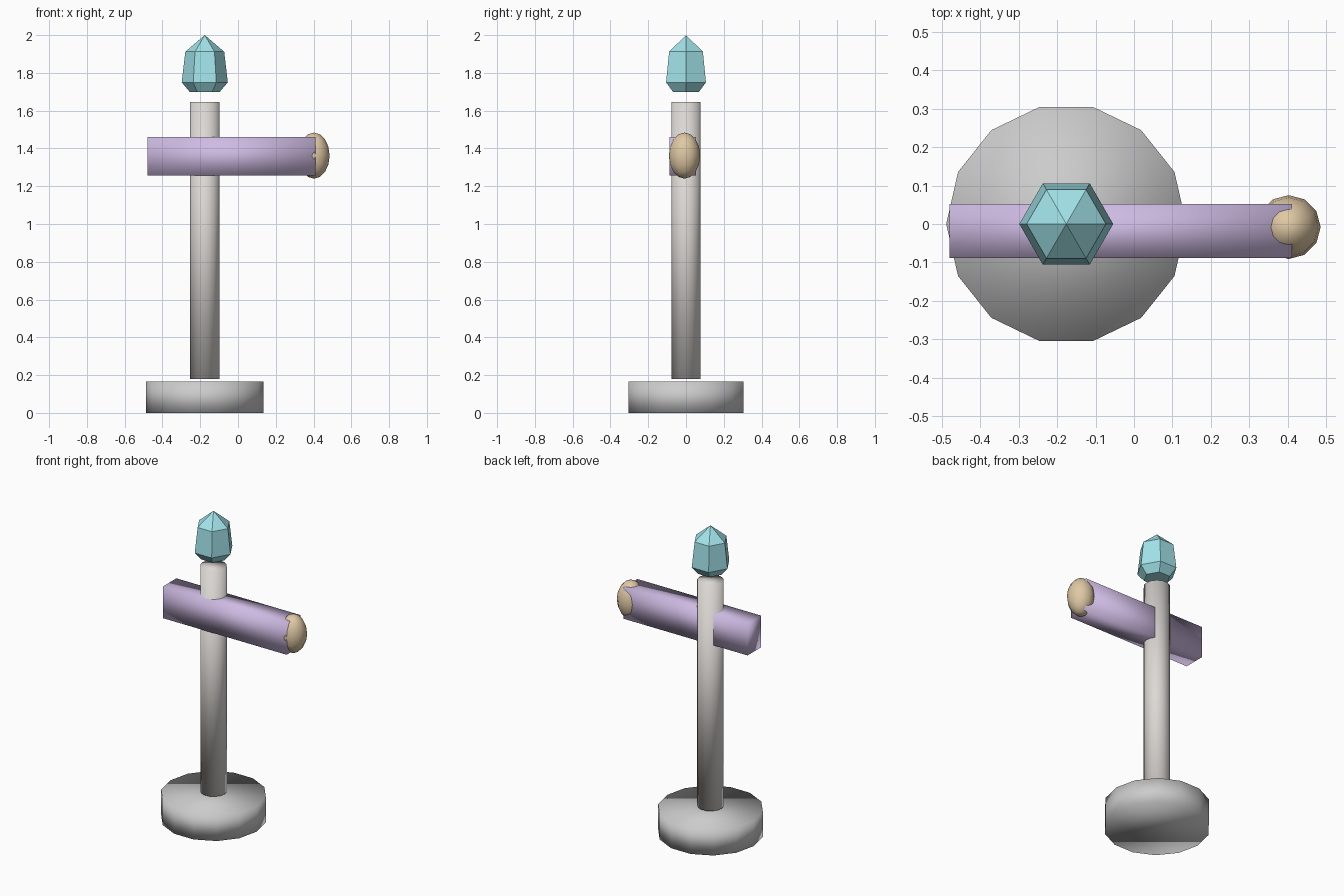
import bpy, bmesh
from math import cos, sin, pi
from mathutils import Matrix

if "Cube" in bpy.data.objects:
    bpy.data.objects.remove(bpy.data.objects["Cube"])

AXIS_X = -0.176  # shared vertical axis of base, post and crystal


def make(name, bm, color=None, smooth=True):
    bmesh.ops.recalc_face_normals(bm, faces=bm.faces)
    for f in bm.faces:
        f.smooth = smooth
    me = bpy.data.meshes.new(name)
    bm.to_mesh(me)
    bm.free()
    ob = bpy.data.objects.new(name, me)
    bpy.context.collection.objects.link(ob)
    if color:
        mat = bpy.data.materials.new(name + "_color")
        mat.diffuse_color = (*color, 1)
        mat.use_nodes = True
        mat.node_tree.nodes["Principled BSDF"].inputs["Base Color"].default_value = mat.diffuse_color
        me.materials.append(mat)
    return ob


def lathe(profile, sides, apex=None):
    """Stack rings of (radius, z) around the axis; close with caps or a point."""
    bm = bmesh.new()
    rings = [[bm.verts.new((AXIS_X + r * cos(2 * pi * i / sides),
                            r * sin(2 * pi * i / sides), z))
              for i in range(sides)] for r, z in profile]
    for a, b in zip(rings, rings[1:]):
        for i in range(sides):
            j = (i + 1) % sides
            bm.faces.new((a[i], a[j], b[j], b[i]))
    bm.faces.new(rings[0])
    if apex is None:
        bm.faces.new(rings[-1])
    else:
        tip = bm.verts.new((AXIS_X, 0, apex))
        for i in range(sides):
            bm.faces.new((rings[-1][i], rings[-1][(i + 1) % sides], tip))
    return bm


# Round base and post
make("base", lathe([(0.312, 0.0), (0.312, 0.165)], 14))
make("post", lathe([(0.079, 0.18), (0.079, 1.645)], 14), (0.72, 0.69, 0.66))

# Faceted crystal floating above the post
make("crystal", lathe([(0.08, 1.70), (0.122, 1.75), (0.103, 1.912)], 6, 2.0),
     (0.36, 0.77, 0.82), smooth=False)

# Softly shaded rectangular crossbar
bm = bmesh.new()
bmesh.ops.create_cube(bm, size=1, matrix=Matrix.Translation((-0.034, -0.018, 1.358))
                      @ Matrix.Diagonal((0.89, 0.14, 0.205, 1)))
make("crossbar", bm, (0.62, 0.50, 0.77))

# Egg-shaped knob on the bar end
bm = bmesh.new()
bmesh.ops.create_uvsphere(bm, u_segments=12, v_segments=8, radius=1,
                          matrix=Matrix.Translation((0.402, -0.008, 1.362))
                          @ Matrix.Diagonal((0.083, 0.083, 0.122, 1)))
make("end_knob", bm, (0.74, 0.58, 0.37))
